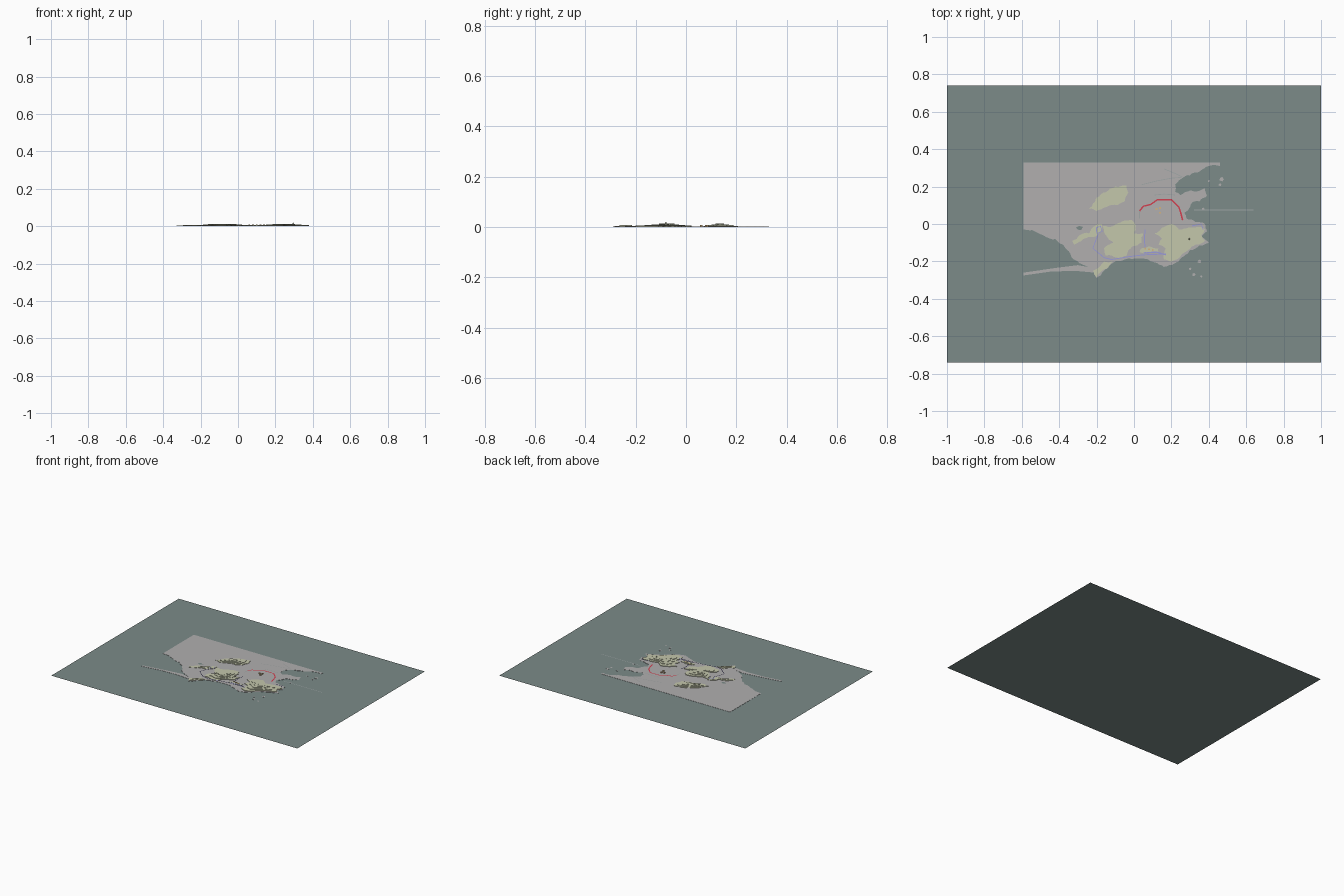
import bpy, bmesh, random
from mathutils import Vector

if "Cube" in bpy.data.objects:
    bpy.data.objects.remove(bpy.data.objects["Cube"])

random.seed(4)


def material(name, rgb):
    m = bpy.data.materials.new(name)
    m.diffuse_color = (*rgb, 1)
    m.use_nodes = True
    m.node_tree.nodes["Principled BSDF"].inputs["Base Color"].default_value = m.diffuse_color
    return m


SEA = material("sea_green", (0.20, 0.26, 0.25))
LAND = material("land_grey", (0.44, 0.43, 0.43))
HILL = material("hill_cream", (0.55, 0.57, 0.41))
RED = material("red", (0.65, 0.05, 0.08))
BLUE = material("violet", (0.32, 0.32, 0.68))
GREY = material("line_grey", (0.35, 0.38, 0.38))
ORANGE = material("orange", (0.65, 0.45, 0.22))


def finish(bm, name, mat):
    bmesh.ops.triangulate(bm, faces=[f for f in bm.faces if len(f.verts) > 4])
    me = bpy.data.meshes.new(name)
    bm.to_mesh(me)
    bm.free()
    me.materials.append(mat)
    ob = bpy.data.objects.new(name, me)
    bpy.context.collection.objects.link(ob)
    return ob


def roughen(pts, levels=2, amount=0.13):
    """Midpoint displacement for a ragged coastline; long edges stay straight."""
    pts = [Vector(p) / 100 for p in pts]
    for _ in range(levels):
        out = []
        for a, b in zip(pts, pts[1:] + pts[:1]):
            out.append(a)
            d = b - a
            if 0.012 < d.length < 0.25:
                out.append((a + b) / 2 + Vector((-d.y, d.x)) * random.uniform(-amount, amount))
        pts = out
    return pts


def slab(name, pts, z0, z1, mat):
    """Upright-walled plate from a closed outline."""
    bm = bmesh.new()
    f = bm.faces.new([bm.verts.new((p[0], p[1], z0)) for p in pts])
    f.normal_update()
    if f.normal.z < 0:
        f.normal_flip()
    r = bmesh.ops.extrude_face_region(bm, geom=[f])
    bmesh.ops.translate(bm, vec=(0, 0, z1 - z0),
                        verts=[v for v in r["geom"] if isinstance(v, bmesh.types.BMVert)])
    bmesh.ops.recalc_face_normals(bm, faces=bm.faces)
    return finish(bm, name, mat)


def hill(name, pts, tiers):
    """Stack of contour plates, each shrunk toward the middle."""
    base = roughen(pts)
    c = sum(base, Vector((0, 0))) / len(base)
    z = 0.001
    for i, (scale, top) in enumerate(tiers):
        slab(f"{name}_contour_{i + 1}", [c + (p - c) * scale for p in base], z, top, HILL)
        z = top


def line(name, pts, mat, z=0.004, width=0.005):
    """Flat ribbon following a path."""
    pts = [Vector(p) / 100 for p in pts]
    left, right = [], []
    for i, p in enumerate(pts):
        t = (pts[min(i + 1, len(pts) - 1)] - pts[max(i - 1, 0)]).normalized()
        n = Vector((-t.y, t.x)) * width / 2
        left.append(p + n)
        right.append(p - n)
    bm = bmesh.new()
    vl = [bm.verts.new((*p, z)) for p in left]
    vr = [bm.verts.new((*p, z)) for p in right]
    for i in range(len(pts) - 1):
        bm.faces.new((vr[i], vr[i + 1], vl[i + 1], vl[i]))
    return finish(bm, name, mat)


# Sea sheet
bm = bmesh.new()
bm.faces.new([bm.verts.new((x, y, 0)) for x, y in ((-1, -.74), (1, -.74), (1, .74), (-1, .74))])
finish(bm, "sea", SEA)

# Mainland (hundredths of a unit)
coast = [(-59, 33), (46, 33), (46, 31), (40, 31), (35, 28), (30, 26), (25, 24), (22, 21),
         (22, 17), (25, 15.5), (30, 18), (34, 17.5), (38, 19), (39, 15), (35, 12), (31, 11.5),
         (30, 9), (27, 6), (28, 3), (33, 1), (38, 0), (39, -4), (36, -7), (40, -10),
         (35, -11.5), (30, -14), (27, -17), (24, -20), (19, -22), (16, -23), (11, -20.5),
         (3, -18.5), (-5, -19), (-13, -22), (-16, -25), (-20, -29), (-22, -25), (-29, -21),
         (-34, -16), (-38, -11), (-42, -8), (-47, -7), (-53, -4), (-59, -3)]
slab("mainland", roughen(coast), 0.0002, 0.0015, LAND)

# Sand spit on the south-west and small offshore islets
slab("sand_spit", [(-.59, -.26), (-.42, -.235), (-.30, -.22), (-.22, -.235), (-.21, -.26),
                   (-.32, -.25), (-.45, -.255), (-.59, -.275)], 0.0002, 0.0015, LAND)
islets = [(47, 24, 1.2), (46, 21, .8), (35, -20, 1), (32, -27, .9), (36, -28, .6),
          (37, 8, .8), (40, 23, .6), (30, -24, .7)]
for i, (x, y, r) in enumerate(islets):
    ring = [(x - r, y - r * .5), (x + r * .3, y - r), (x + r, y), (x + r * .2, y + r), (x - r * .8, y + r * .5)]
    slab(f"islet_{i + 1}", roughen(ring, 1), 0.0002, 0.0015, LAND)

# Lakes
slab("west_lake", roughen([(-31, -2), (-29, -1), (-27, -1.5), (-28, -3), (-30, -3)], 1), 0.0015, 0.002, SEA)

# Hills
hill("north_hill", [(-24, 8), (-20, 7), (-15, 9), (-9, 10), (-5, 12), (-3, 17), (-4, 20.5),
                    (-10, 20), (-15, 17), (-20, 14), (-22, 11)],
     [(1, .004), (.75, .007), (.5, .010), (.25, .0125)])
hill("central_hill", [(-17, -1), (-11, -1), (-6, 1.5), (-1, 2), (1, -1), (0, -5), (5, -5), (4, -10),
                      (-1, -12), (-4, -17), (-9, -18), (-15, -17), (-16, -13), (-11, -10), (-15, -6)],
     [(1, .005), (.75, .008), (.5, .0105), (.3, .0125)])
hill("east_hill", [(11, -5), (15, -2), (20, 0), (24, -3), (29, -2), (35, -1.5), (38, -3), (36, -6),
                   (38, -9), (33, -11), (29, -14), (25, -17), (20, -20), (16, -19), (17, -13),
                   (13, -11), (15, -8)],
     [(1, .005), (.7, .008), (.45, .0105), (.2, .012)])
hill("south_west_hill", [(-22, -25), (-16, -20), (-11, -20), (-13, -22), (-17, -25), (-20, -28.5)],
     [(1, .004), (.6, .007)])
hill("west_ridge", [(-33, -9), (-29, -6), (-24, -5), (-21, -1), (-17, 0), (-18, -4), (-22, -7), (-27, -8), (-32, -11)],
     [(1, .004), (.6, .006)])
hill("south_ridge", [(4, -13), (8, -12), (13, -13), (13, -15), (8, -15.5), (3, -15)],
     [(1, .004), (.6, .0065)])

# Summit spike on the east hill
bm = bmesh.new()
bmesh.ops.create_cone(bm, cap_ends=True, segments=4, radius1=.006, radius2=.001, depth=.012)
bmesh.ops.translate(bm, verts=bm.verts, vec=(.295, -.08, .014))
finish(bm, "summit_marker", HILL)

# Route lines
line("red_route", [(3, 7), (5, 9.5), (9, 10.5), (12.5, 13), (20, 13), (24, 9), (25, 6), (26, 2)], RED, width=.008)
line("grey_link", [(3, 3), (3, 7)], GREY)
line("west_loop", [(-20, -2), (-18, -1), (-17, -4), (-20, -5), (-20, -2)], BLUE, .0065)
line("west_route", [(-19, -5), (-22, -13), (-16, -18), (-12, -19), (-3, -17.5), (5, -16.5), (17, -16)], BLUE, .0065)
line("coast_route", [(5, -15.5), (12, -15), (17, -16.5)], BLUE, .0065, .007)
line("middle_route", [(6, -3), (5.5, -8), (6, -13)], BLUE, .006)
line("east_route", [(31, -1), (36, 0), (37, -3)], BLUE, .007)
line("sea_lane", [(32, 7.5), (64, 7.5)], GREY, .002, .004)
line("north_track", [(4, 21), (12, 23), (20, 24.5), (26, 25)], GREY, .003, .004)
line("north_branch", [(16, 29.5), (22, 27), (26, 25)], GREY, .003, .004)
line("bay_track", [(11, 15.5), (16, 16), (22, 15.5)], GREY, .003, .004)

# Town blocks
for i, (x, y) in enumerate([(12, 8), (14, 8.5), (14, 6), (6, -13), (8, -13.5), (10, -14)]):
    slab(f"town_block_{i + 1}", [((x + a) / 100, (y + b) / 100) for a, b in ((-.5, -.5), (.5, -.5), (.5, .5), (-.5, .5))],
         .0015, .0075, ORANGE)
